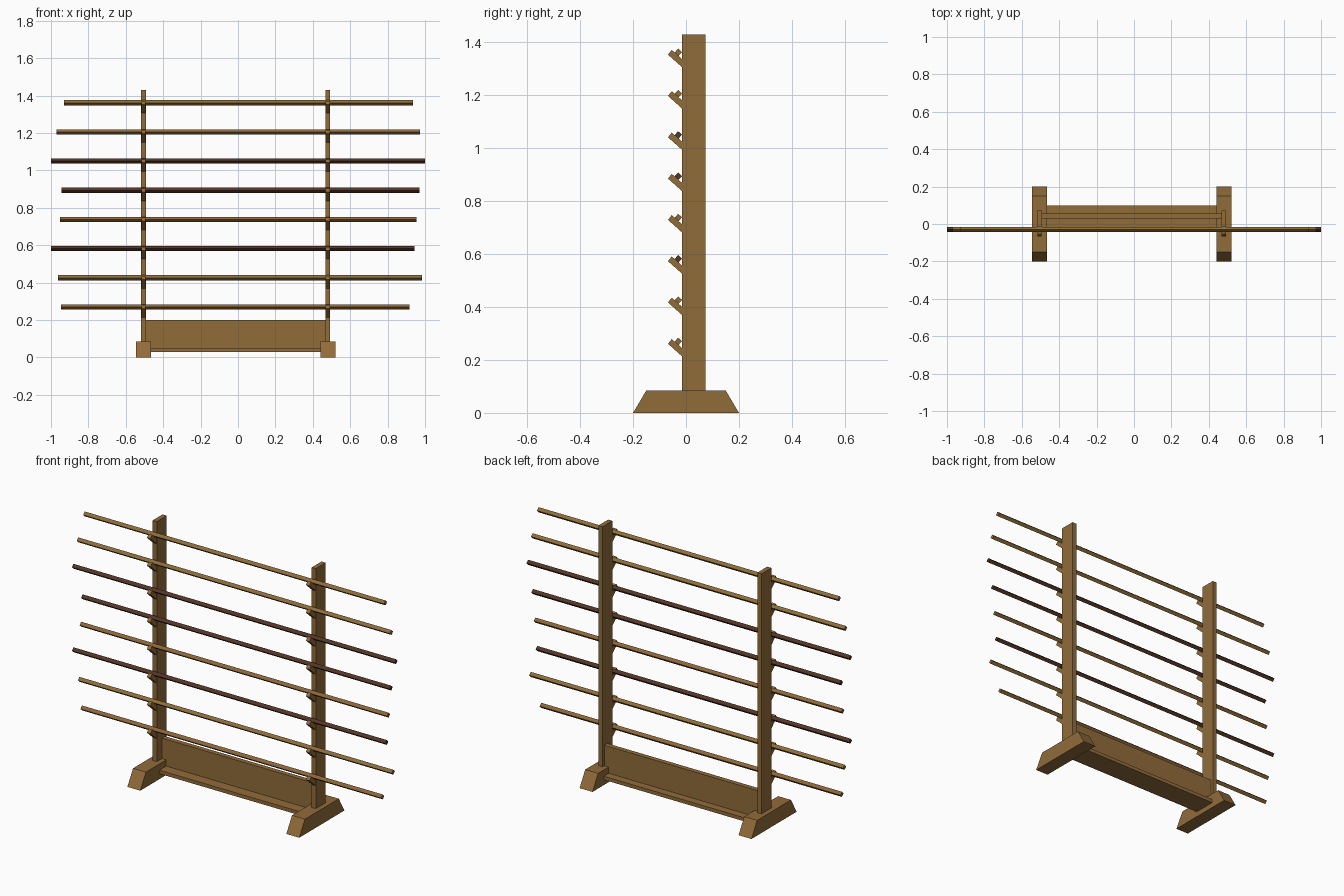
import bpy, math

if "Cube" in bpy.data.objects:
    bpy.data.objects.remove(bpy.data.objects["Cube"])


def material(name, rgb):
    m = bpy.data.materials.new(name)
    m.diffuse_color = (*rgb, 1)
    m.use_nodes = True
    m.node_tree.nodes["Principled BSDF"].inputs["Base Color"].default_value = m.diffuse_color
    return m


WOOD = material("oak_wood", (0.285, 0.15, 0.042))
GOLD = material("golden_wood", (0.27, 0.155, 0.042))
TAN = material("tan_wood", (0.27, 0.135, 0.04))
DARK = material("dark_wood", (0.085, 0.036, 0.019))


def extrude_x(name, profile, x0, x1, mat):
    """Prism from a counter-clockwise (y, z) profile, running from x0 to x1."""
    n = len(profile)
    verts = [(x, y, z) for x in (x0, x1) for y, z in profile]
    faces = [tuple(reversed(range(n))), tuple(range(n, 2 * n))]
    faces += [(i, (i + 1) % n, n + (i + 1) % n, n + i) for i in range(n)]
    me = bpy.data.meshes.new(name)
    me.from_pydata(verts, [], faces)
    me.materials.append(mat)
    ob = bpy.data.objects.new(name, me)
    bpy.context.collection.objects.link(ob)
    return ob


def rect(y0, y1, z0, z1):
    return [(y0, z0), (y1, z0), (y1, z1), (y0, z1)]


TOP_Z, STEP = 1.362, 0.156
levels = [TOP_Z - STEP * i for i in range(8)]

# side frames: foot, post and slanted pegs
for side, x in (("left", -0.506), ("right", 0.480)):
    foot = [(-0.2, 0), (0.2, 0), (0.15, 0.085), (-0.15, 0.085)]
    extrude_x(side + "_foot", foot, x - 0.04, x + 0.04, WOOD)
    extrude_x(side + "_post", rect(-0.015, 0.073, 0.08, 1.43), x - 0.013, x + 0.013, WOOD)
    for i, z in enumerate(levels):
        peg = [(-0.068, z - 0.009), (-0.013, z - 0.058),
               (-0.013, z - 0.027), (-0.054, z + 0.009)]
        extrude_x(f"{side}_peg_{i + 1}", peg, x - 0.011, x + 0.011, WOOD)

# boards joining the frames
extrude_x("bottom_shelf", rect(-0.03, 0.1, 0.03, 0.05), -0.467, 0.441, WOOD)
extrude_x("upright_board", rect(0.03, 0.057, 0.05, 0.2), -0.495, 0.469, WOOD)

# square staffs resting on the pegs
staffs = [(-0.93, 0.935, GOLD), (-0.97, 0.972, GOLD), (-1.0, 1.0, DARK), (-0.943, 0.97, DARK),
          (-0.952, 0.954, TAN), (-1.0, 0.943, DARK), (-0.963, 0.983, GOLD), (-0.947, 0.918, TAN)]
for i, ((x0, x1, mat), z) in enumerate(zip(staffs, levels)):
    angles = [math.radians(3 + 90 * k) for k in range(4)]
    square = [(-0.029 + 0.014 * math.cos(a), z + 0.014 * math.sin(a)) for a in angles]
    extrude_x(f"staff_{i + 1}", square, x0, x1, mat)
